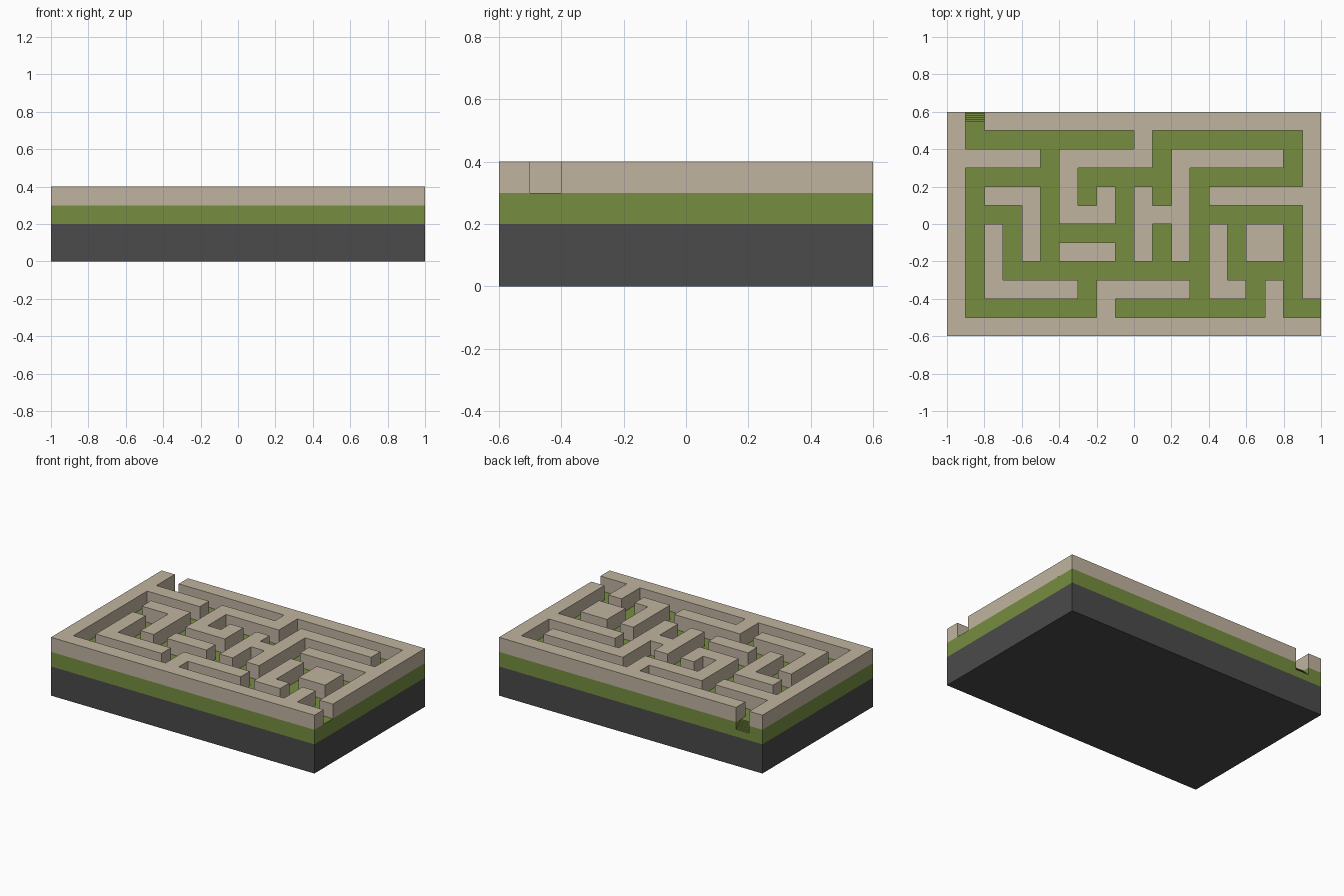
import bpy
import bmesh

cube = bpy.data.objects.get("Cube")
if cube:
    bpy.data.objects.remove(cube, do_unlink=True)

CELL = 0.1
COLS, ROWS = 20, 12

# Path cells, listed row by row from the back: (first column, last column)
PATHS = [
    [(1, 1)],
    [(1, 9), (11, 18)],
    [(5, 5), (11, 11), (18, 18)],
    [(1, 5), (7, 11), (13, 18)],
    [(1, 1), (5, 5), (7, 7), (9, 9), (11, 11), (13, 13)],
    [(1, 3), (5, 5), (9, 9), (13, 18)],
    [(1, 1), (3, 3), (5, 9), (11, 11), (13, 13), (15, 15), (18, 18)],
    [(1, 1), (3, 3), (5, 5), (9, 9), (11, 11), (13, 13), (15, 15), (18, 18)],
    [(1, 1), (3, 13), (15, 18)],
    [(1, 1), (7, 7), (13, 13), (16, 16), (18, 18)],
    [(1, 7), (9, 16), (18, 19)],
    [],
]


def material(name, rgb):
    mat = bpy.data.materials.new(name)
    mat.use_nodes = True
    mat.diffuse_color = (*rgb, 1)
    mat.node_tree.nodes["Principled BSDF"].inputs["Base Color"].default_value = (*rgb, 1)
    return mat


def make_object(name, bm, mat):
    bmesh.ops.recalc_face_normals(bm, faces=bm.faces)
    mesh = bpy.data.meshes.new(name)
    bm.to_mesh(mesh)
    bm.free()
    mesh.materials.append(mat)
    obj = bpy.data.objects.new(name, mesh)
    bpy.context.collection.objects.link(obj)
    return obj


def extrude(bm, faces, offset):
    result = bmesh.ops.extrude_face_region(bm, geom=faces, use_keep_orig=True)
    verts = [g for g in result["geom"] if isinstance(g, bmesh.types.BMVert)]
    bmesh.ops.translate(bm, verts=verts, vec=offset)


def slab(name, z0, z1, mat):
    bm = bmesh.new()
    corners = [(-1, -0.6), (1, -0.6), (1, 0.6), (-1, 0.6)]
    face = bm.faces.new([bm.verts.new((x, y, z0)) for x, y in corners])
    extrude(bm, [face], (0, 0, z1 - z0))
    return make_object(name, bm, mat)


stone = material("Sandstone", (0.527, 0.456, 0.352))
grass = material("Grass green", (0.181, 0.270, 0.051))
dark = material("Dark grey", (0.069, 0.069, 0.069))

# Base and ground layers
slab("base", 0.0, 0.2, dark)
ground = slab("grass_layer", 0.2, 0.3, grass)

# Entrance steps cut down into the back edge of the grass
profile = [(0.55, 0.35)]
for i in range(5):
    y = 0.55 + 0.01 * i
    if i:
        profile.append((y, 0.3 - 0.01 * i))
    profile.append((y, 0.29 - 0.01 * i))
profile += [(0.65, 0.25), (0.65, 0.35)]
bm = bmesh.new()
side = bm.faces.new([bm.verts.new((-0.9, y, z)) for y, z in profile])
extrude(bm, [side], (CELL, 0, 0))
cutter = make_object("steps_cutter", bm, grass)
cutter.hide_render = True

cut = ground.modifiers.new("Steps", 'BOOLEAN')
cut.operation = 'DIFFERENCE'
cut.solver = 'EXACT'
cut.object = cutter
bpy.context.view_layer.objects.active = ground
bpy.ops.object.modifier_apply(modifier=cut.name)
bpy.data.objects.remove(cutter, do_unlink=True)

# Maze walls: every cell that is not path, raised and merged
bm = bmesh.new()
grid = [[bm.verts.new((-1 + CELL * c, 0.6 - CELL * r, 0.3)) for c in range(COLS + 1)]
        for r in range(ROWS + 1)]
for r, runs in enumerate(PATHS):
    for c in range(COLS):
        if not any(a <= c <= b for a, b in runs):
            bm.faces.new((grid[r][c], grid[r + 1][c], grid[r + 1][c + 1], grid[r][c + 1]))
bmesh.ops.delete(bm, geom=[v for v in bm.verts if not v.link_faces], context='VERTS')
extrude(bm, bm.faces[:], (0, 0, 0.1))
bmesh.ops.recalc_face_normals(bm, faces=bm.faces)
bmesh.ops.dissolve_limit(bm, angle_limit=0.01, verts=bm.verts[:], edges=bm.edges[:])
make_object("maze_walls", bm, stone)
